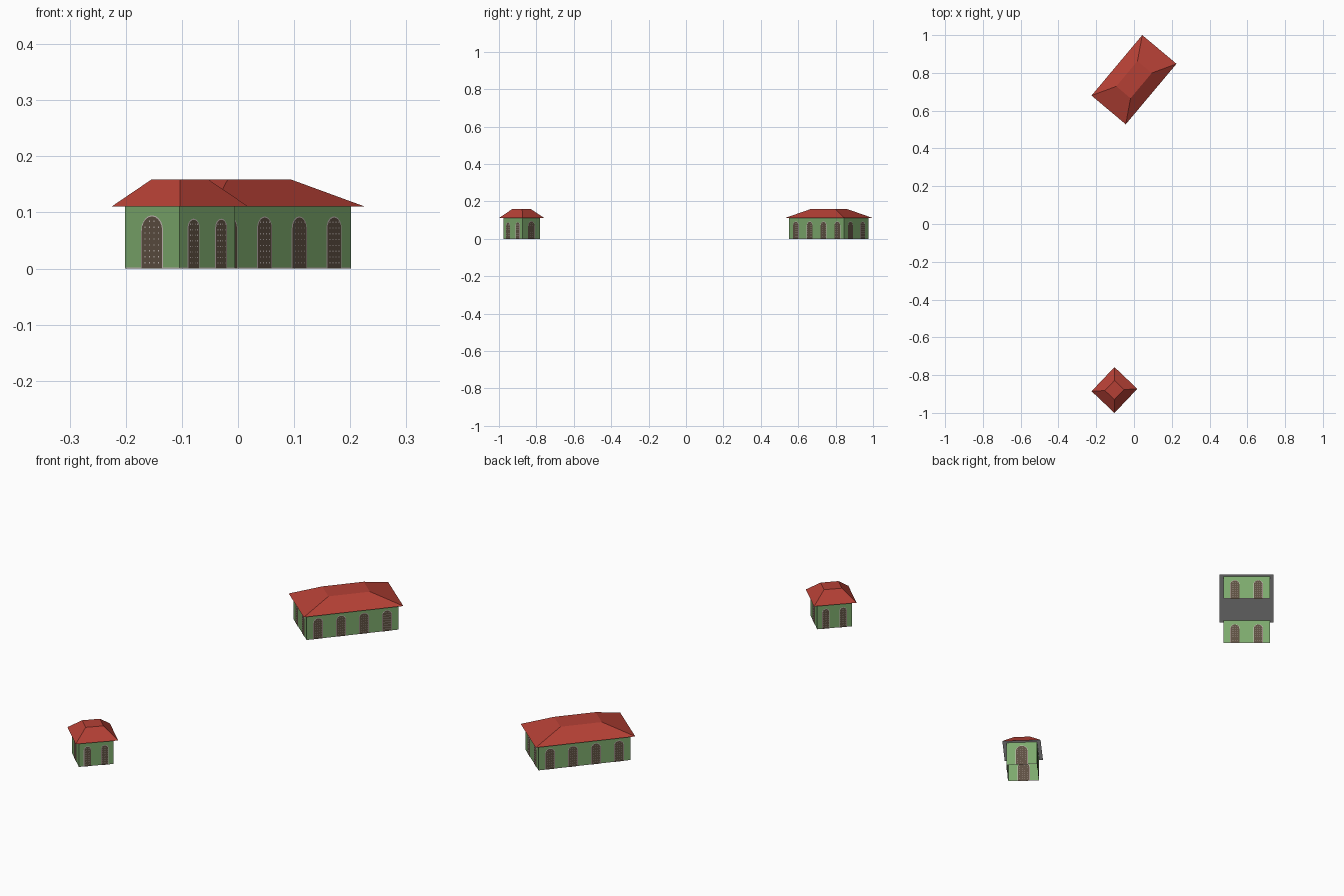
import bpy, bmesh, math
from mathutils import Matrix

if "Cube" in bpy.data.objects:
    bpy.data.objects.remove(bpy.data.objects["Cube"])


def material(name, hexcode):
    def lin(c):
        return c / 12.92 if c <= 0.04045 else ((c + 0.055) / 1.055) ** 2.4
    rgb = [lin(int(hexcode[i:i + 2], 16) / 255) for i in (0, 2, 4)]
    m = bpy.data.materials.new(name)
    m.diffuse_color = (*rgb, 1)
    m.use_nodes = True
    m.node_tree.nodes["Principled BSDF"].inputs["Base Color"].default_value = m.diffuse_color
    return m


GREEN = material("wall green", "7DAA6D")
RED = material("roof red", "B54035")
GREY = material("underside grey", "E0E0E0")
BROWN = material("window brown", "5E5042")
PALE = material("pale trim", "C8BDB8")

EAVES, TOP, TRIM = 0.111, 0.159, 0.002


def finish(name, bm, matrix, mats):
    me = bpy.data.meshes.new(name)
    bm.to_mesh(me)
    bm.free()
    for m in mats:
        me.materials.append(m)
    ob = bpy.data.objects.new(name, me)
    ob.matrix_world = matrix
    bpy.context.collection.objects.link(ob)
    return ob


def ring(bm, length, width, z):
    return [bm.verts.new((sx * length / 2, sy * width / 2, z))
            for sx, sy in ((-1, -1), (1, -1), (1, 1), (-1, 1))]


def bridge(bm, a, b, mat=0):
    for i in range(4):
        j = (i + 1) % 4
        bm.faces.new((a[i], a[j], b[j], b[i])).material_index = mat


def plate(bm, outline, half, m):
    """Painted detail: one face on each side of the wall."""
    for y, pts in ((-half, outline), (half, outline[::-1])):
        bm.faces.new([bm.verts.new(m @ Matrix.Translation((x, y, z)).translation)
                      for x, z in pts])


def arch(w, h, base=0.0):
    r = w / 2
    pts = [(-r, base), (r, base)]
    return pts + [(r * math.cos(math.pi * k / 10), h - r + r * math.sin(math.pi * k / 10))
                  for k in range(11)]


def house(name, center, angle, length, width, overhang, long_win, short_win):
    """long_win / short_win: (count, opening width, opening height)."""
    place = Matrix.Translation((*center, 0)) @ Matrix.Rotation(math.radians(angle), 4, 'Z')

    # open-bottomed walls with a thin pale strip at the foot
    bm = bmesh.new()
    r0, r1, r2 = (ring(bm, length, width, z) for z in (0, TRIM, EAVES))
    bridge(bm, r0, r1, 1)
    bridge(bm, r1, r2, 0)
    finish(name + "_walls", bm, place, [GREEN, PALE])

    # hipped roof with flat top and grey underside
    bm = bmesh.new()
    rl, rw = length + overhang, width + overhang
    low, high = ring(bm, rl, rw, EAVES), ring(bm, rl * 0.417, rw * 0.417, TOP)
    bridge(bm, low, high)
    bm.faces.new(high)
    bm.faces.new(low[::-1]).material_index = 1
    finish(name + "_roof", bm, place, [RED, GREY])

    # arched windows: pale rim, brown panel, grid of pale studs
    rims, panels, studs = bmesh.new(), bmesh.new(), bmesh.new()
    for side in range(4):
        span, dist = (length, width / 2) if side % 2 == 0 else (width, length / 2)
        count, w, h = long_win if side % 2 == 0 else short_win
        turn = Matrix.Rotation(side * math.pi / 2, 4, 'Z')
        cols = 4
        step = w / (cols + 1)
        spring = h - w / 2
        d = 0.0011
        for k in range(count):
            m = turn @ Matrix.Translation(((k + 0.5) * span / count - span / 2, -dist, 0))
            plate(rims, arch(w, h), 0.0005, m)
            plate(panels, arch(w - 0.004, h - 0.002), 0.001, m)
            for i in range(cols):
                x = (i - (cols - 1) / 2) * step
                for j in range(1, 9):
                    z = j * h / 9
                    if z > spring and math.hypot(x, z - spring) > w / 2 - 0.004:
                        continue
                    plate(studs, [(x - d, z - d), (x + d, z - d), (x + d, z + d), (x - d, z + d)],
                          0.0015, m)
    finish(name + "_window_rims", rims, place, [PALE])
    finish(name + "_window_panels", panels, place, [BROWN])
    finish(name + "_window_studs", studs, place, [PALE])


house("large_house", (0, 0.764), 50, 0.385, 0.2035, 0.033,
      (4, 0.042, 0.093), (2, 0.042, 0.093))
house("small_house", (-0.1035, -0.879), 46.5, 0.143, 0.134, 0.033,
      (2, 0.031, 0.089), (1, 0.054, 0.095))
